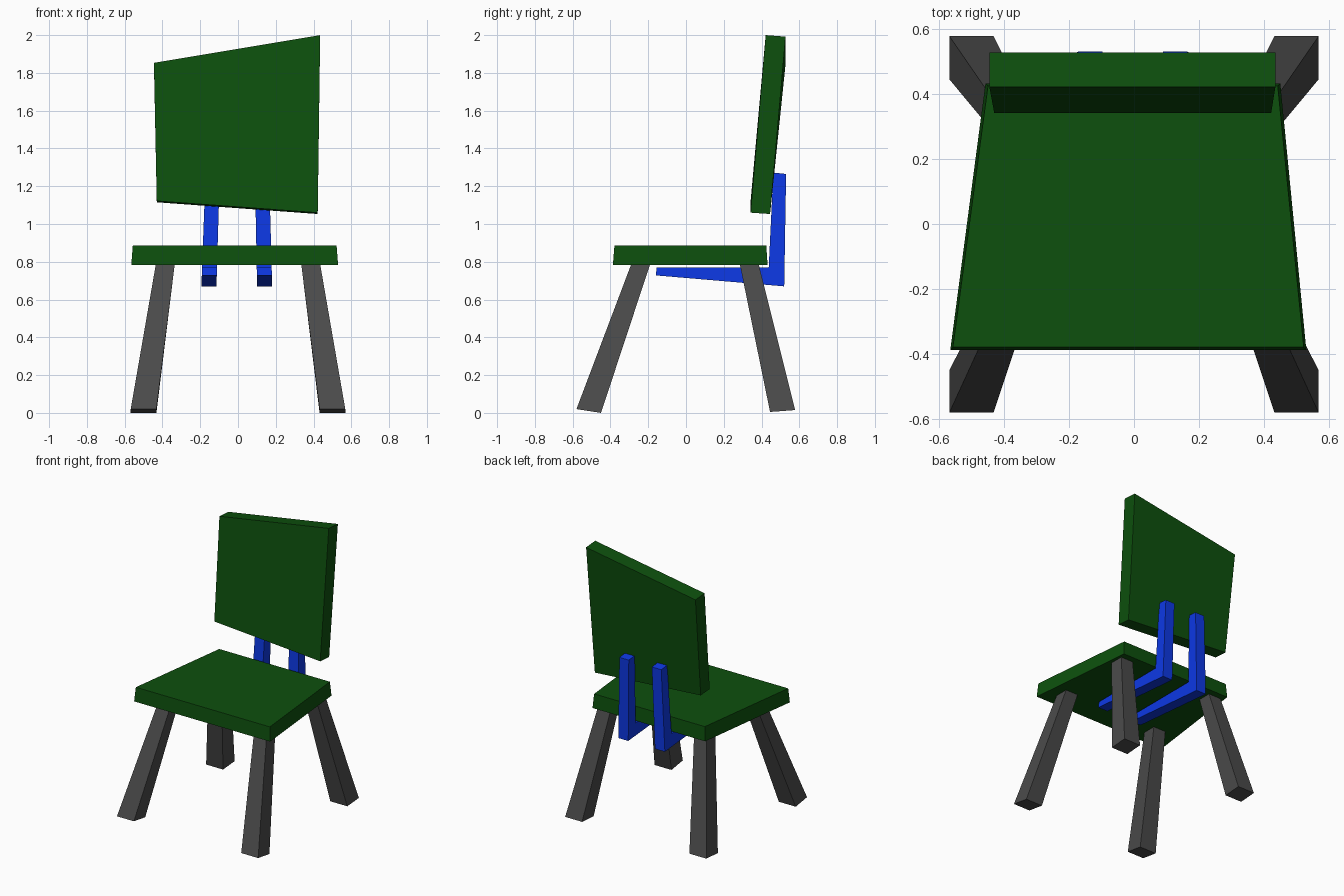
import bpy, bmesh

if "Cube" in bpy.data.objects:
    bpy.data.objects.remove(bpy.data.objects["Cube"])


def material(name, rgb):
    m = bpy.data.materials.new(name)
    m.diffuse_color = (*rgb, 1)
    m.use_nodes = True
    m.node_tree.nodes["Principled BSDF"].inputs["Base Color"].default_value = m.diffuse_color
    return m


GREEN = material("green", (0.004, 0.08, 0.004))
BLUE = material("blue", (0.004, 0.04, 0.78))
DARK = material("dark_grey", (0.07, 0.07, 0.07))


def loft(name, ring_a, ring_b, mat):
    """Solid between two matching polygon rings."""
    bm = bmesh.new()
    a = [bm.verts.new(p) for p in ring_a]
    b = [bm.verts.new(p) for p in ring_b]
    bm.faces.new(a)
    bm.faces.new(b[::-1])
    n = len(a)
    for i in range(n):
        j = (i + 1) % n
        bm.faces.new((a[i], b[i], b[j], a[j]))
    bmesh.ops.recalc_face_normals(bm, faces=bm.faces)
    me = bpy.data.meshes.new(name)
    bm.to_mesh(me)
    bm.free()
    me.materials.append(mat)
    ob = bpy.data.objects.new(name, me)
    bpy.context.collection.objects.link(ob)
    return ob


# Seat: slightly lopsided trapezoid with tapered edges
loft("seat",
     [(-0.565, -0.387, 0.783), (0.53, -0.387, 0.783), (0.45, 0.432, 0.783), (-0.457, 0.432, 0.783)],
     [(-0.557, -0.379, 0.885), (0.522, -0.379, 0.885), (0.442, 0.425, 0.885), (-0.449, 0.425, 0.885)],
     GREEN)

# Backrest: skewed, leaning panel (front ring, back ring)
loft("backrest",
     [(-0.43, 0.342, 1.122), (0.422, 0.342, 1.06), (0.435, 0.422, 2.0), (-0.445, 0.422, 1.853)],
     [(-0.43, 0.445, 1.115), (0.422, 0.445, 1.053), (0.435, 0.527, 1.992), (-0.445, 0.527, 1.845)],
     GREEN)

# Legs: splayed and tapered, with slightly tilted feet
for end, (y0, y1, z0, z1, t0, t1) in {
        "front": (-0.58, -0.45, 0.02, 0.0, -0.29, -0.19),
        "back": (0.445, 0.578, 0.005, 0.015, 0.285, 0.385)}.items():
    for side, s in (("left", -1), ("right", 1)):
        xo, xi, to, ti = s * 0.568, s * 0.432, s * 0.435, s * 0.335
        loft(f"{end}_leg_{side}",
             [(xo, y0, z0), (xi, y0, z0), (xi, y1, z1), (xo, y1, z1)],
             [(to, t0, 0.787), (ti, t0, 0.787), (ti, t1, 0.787), (to, t1, 0.787)],
             DARK)

# L-shaped brackets joining seat and backrest, leaning slightly sideways
profile = [(-0.16, 0.728), (0.52, 0.67), (0.53, 1.265), (0.462, 1.272), (0.438, 0.77), (-0.155, 0.77)]
for side, x0, x1, lean in (("left", -0.194, -0.114, 0.02), ("right", 0.101, 0.181, -0.014)):
    rings = [[(x + lean * (z - 0.67) / 0.6 + t * (z - 0.67), y, z) for y, z in profile]
             for x, t in ((x0, 0.004), (x1, -0.004))]
    loft(f"bracket_{side}", rings[0], rings[1], BLUE)
